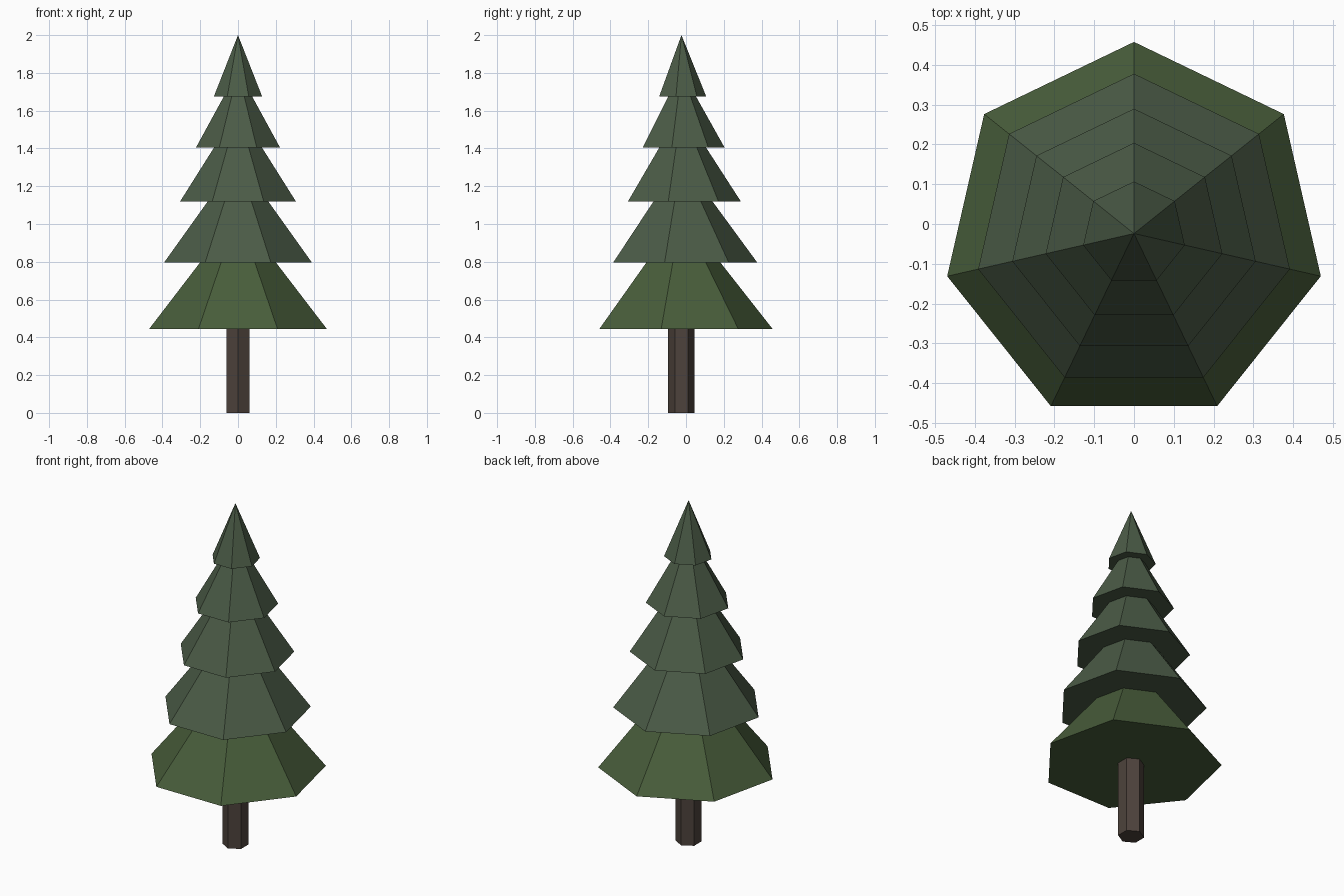
import bpy, bmesh
from math import sin, cos, pi

if "Cube" in bpy.data.objects:
    bpy.data.objects.remove(bpy.data.objects["Cube"])

CY = -0.024  # tree axis position in y


def material(name, rgb):
    m = bpy.data.materials.new(name)
    m.diffuse_color = (*rgb, 1)
    m.use_nodes = True
    m.node_tree.nodes["Principled BSDF"].inputs["Base Color"].default_value = m.diffuse_color
    return m


def frustum(name, sides, r0, z0, r1, z1, mat):
    """Closed tapered prism with one corner pointing to +y; r1 = 0 gives a point."""
    bm = bmesh.new()

    def ring(r, z):
        return [bm.verts.new((r * sin(2 * pi * i / sides), CY + r * cos(2 * pi * i / sides), z))
                for i in range(sides)]

    low = ring(r0, z0)
    high = ring(r1, z1) if r1 > 0 else [bm.verts.new((0, CY, z1))] * sides
    bm.faces.new(low)
    if r1 > 0:
        bm.faces.new(high)
    for i in range(sides):
        j = (i + 1) % sides
        corners = [low[i], low[j], high[j]] + ([high[i]] if r1 > 0 else [])
        bm.faces.new(corners)
    bmesh.ops.recalc_face_normals(bm, faces=bm.faces)
    mesh = bpy.data.meshes.new(name)
    bm.to_mesh(mesh)
    bm.free()
    mesh.materials.append(mat)
    ob = bpy.data.objects.new(name, mesh)
    bpy.context.collection.objects.link(ob)
    return ob


bark = material("bark", (0.075, 0.055, 0.045))
lower_green = material("lower_green", (0.065, 0.11, 0.043))
upper_green = material("upper_green", (0.07, 0.105, 0.062))

# Hexagonal trunk, its top tucked into the lowest tier
frustum("trunk", 6, 0.07, 0, 0.07, 0.47, bark)

# Branch tiers: base radius, base z, radius and z where the next tier covers it
tiers = [
    (0.482, 0.445, 0.207, 0.795),
    (0.402, 0.795, 0.164, 1.12),
    (0.314, 1.12, 0.130, 1.405),
    (0.228, 1.405, 0.077, 1.675),
    (0.131, 1.675, 0, 2.0),
]
for n, (r0, z0, r1, z1) in enumerate(tiers):
    if r1 > 0:  # continue the slope slightly into the tier above
        r1, z1 = r1 + 0.1 * (r1 - r0), z1 + 0.1 * (z1 - z0)
    frustum(f"branch_tier_{n + 1}", 7, r0, z0, r1, z1, upper_green if n else lower_green)
